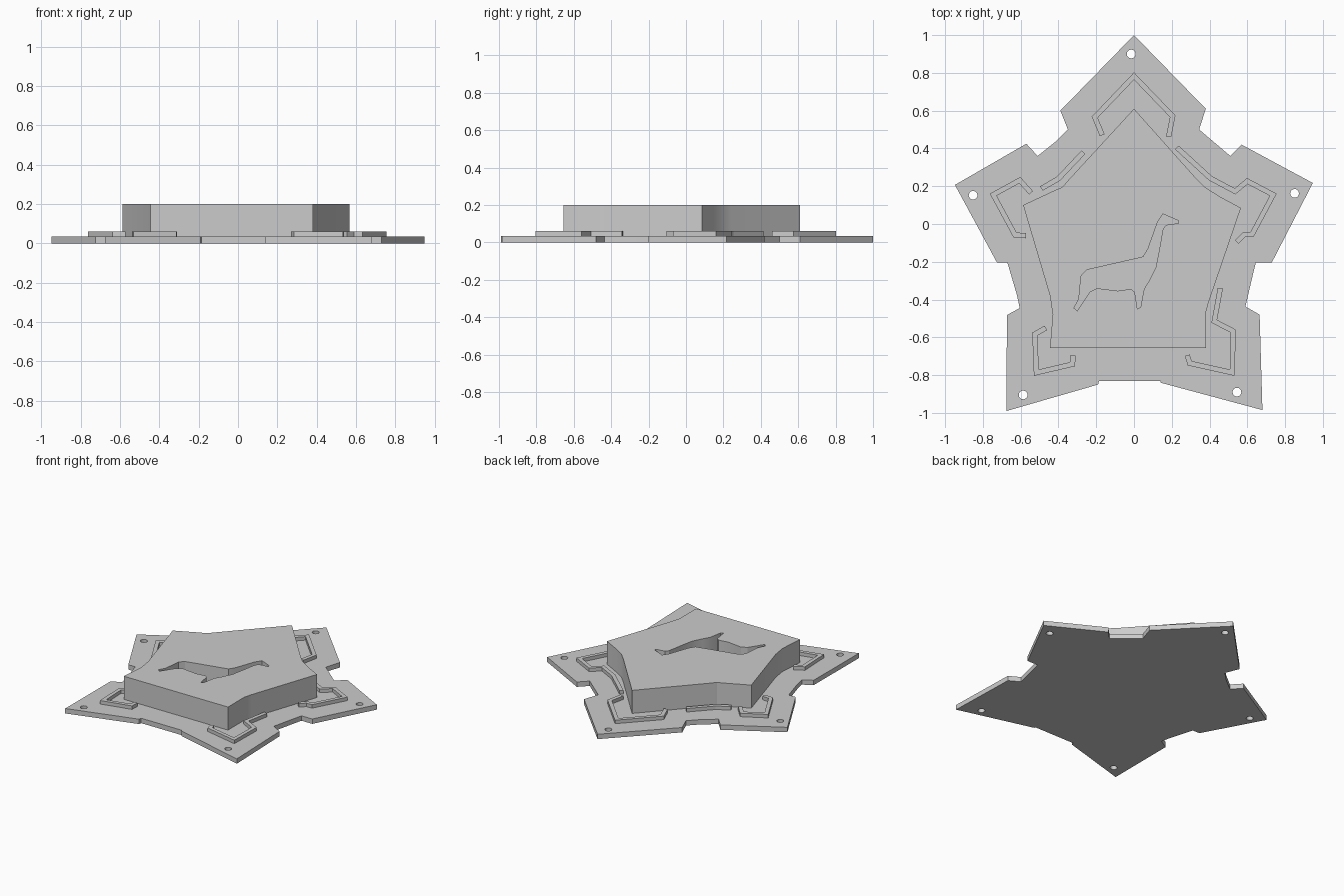
import bpy, bmesh, math
from mathutils import Vector

if "Cube" in bpy.data.objects:
    bpy.data.objects.remove(bpy.data.objects["Cube"])

grey = bpy.data.materials.new("light_grey")
grey.diffuse_color = (0.6, 0.6, 0.6, 1)
grey.use_nodes = True
grey.node_tree.nodes["Principled BSDF"].inputs["Base Color"].default_value = grey.diffuse_color

PLATE_TOP, RIB_TOP, BLOCK_TOP, POCKET_FLOOR = 0.035, 0.06, 0.2, 0.07


def prism(name, pts, z0, z1):
    """Extrude a closed outline from z0 to z1."""
    bm = bmesh.new()
    face = bm.faces.new([bm.verts.new((x, y, z0)) for x, y in pts])
    ext = bmesh.ops.extrude_face_region(bm, geom=[face])
    top = [v for v in ext["geom"] if isinstance(v, bmesh.types.BMVert)]
    bmesh.ops.translate(bm, verts=top, vec=(0, 0, z1 - z0))
    bmesh.ops.recalc_face_normals(bm, faces=bm.faces)
    mesh = bpy.data.meshes.new(name)
    bm.to_mesh(mesh)
    bm.free()
    mesh.materials.append(grey)
    ob = bpy.data.objects.new(name, mesh)
    bpy.context.collection.objects.link(ob)
    return ob


def cut(target, cutter):
    mod = target.modifiers.new("cut", "BOOLEAN")
    mod.operation = "DIFFERENCE"
    mod.solver = "EXACT"
    mod.object = cutter
    bpy.context.view_layer.objects.active = target
    bpy.ops.object.modifier_apply(modifier=mod.name)
    bpy.data.objects.remove(cutter, do_unlink=True)


def strip(path, width):
    """Mitred outline of constant width around an open path."""
    p = [Vector(q) for q in path]
    left, right = [], []
    for i, q in enumerate(p):
        a = (q - p[i - 1]).normalized() if i else None
        b = (p[i + 1] - q).normalized() if i < len(p) - 1 else None
        a, b = a or b, b or a
        na, nb = Vector((-a.y, a.x)), Vector((-b.y, b.x))
        n = (na + nb).normalized()
        off = n * (width / 2 / n.dot(na))
        left.append(q + off)
        right.append(q - off)
    return left + right[::-1]


# Star-shaped base plate
plate = prism("base_plate", [
    (0, 1), (.38, .61), (.345, .5), (.51, .36), (.57, .42), (.947, .217),
    (.73, -.203), (.645, -.203), (.63, -.265), (.59, -.437), (.665, -.48),
    (.68, -.985), (.14, -.84), (.14, -.83), (-.185, -.83), (-.19, -.85),
    (-.675, -.99), (-.673, -.482), (-.605, -.445), (-.62, -.375),
    (-.67, -.205), (-.725, -.205), (-.948, .207), (-.57, .425),
    (-.51, .36), (-.41, .44), (-.35, .5), (-.39, .6)], 0, PLATE_TOP)

# Screw holes at the star tips
for hx, hy in [(-.015, .9), (.85, .162), (.545, -.89), (-.587, -.905), (-.852, .152)]:
    ring = [(hx + .023 * math.cos(math.tau * i / 20),
             hy + .023 * math.sin(math.tau * i / 20)) for i in range(20)]
    cut(plate, prism("hole_cutter", ring, -.1, .1))

# Raised centre block
block = prism("centre_block", [
    (0, .61), (.33, .24), (.375, .195), (.46, .142), (.566, .085),
    (.395, -.415), (.38, -.47), (.38, -.656), (-.445, -.656), (-.43, -.48),
    (-.445, -.38), (-.587, .1), (-.42, .178), (-.38, .195), (-.345, .235)],
    PLATE_TOP, BLOCK_TOP)

# Animal silhouette sunk into the block
cut(block, prism("animal_cutter", [
    (.153, .053), (.235, .018), (.235, .004), (.17, -.005), (.153, -.026),
    (.135, -.13), (.115, -.23), (.08, -.3), (.053, -.344), (.035, -.44),
    (.018, -.45), (.004, -.36), (-.016, -.344), (-.085, -.354),
    (-.196, -.34), (-.235, -.36), (-.275, -.42), (-.3, -.46), (-.318, -.445),
    (-.292, -.397), (-.28, -.275), (-.25, -.243), (.048, -.175),
    (.075, -.13), (.125, .01)], POCKET_FLOOR, .3))

# Narrow ribs following the star outline
ribs = {
    "rib_top": [(-.168, .47), (-.208, .565), (0, .783), (.205, .57), (.183, .462)],
    "rib_right": [(.227, .405), (.405, .242), (.535, .173), (.6, .227), (.737, .155),
                  (.625, -.055), (.585, -.055), (.545, -.095)],
    "rib_lower_right": [(.457, -.34), (.425, -.515), (.525, -.567), (.52, -.787),
                        (.295, -.737), (.282, -.695)],
    "rib_lower_left": [(-.467, -.55), (-.525, -.583), (-.517, -.787),
                       (-.325, -.742), (-.323, -.695)],
    "rib_left": [(-.572, -.062), (-.63, -.058), (-.745, .155), (-.605, .232), (-.545, .165)],
    "rib_upper_left": [(-.268, .38), (-.4, .24), (-.49, .188)],
}
for name, path in ribs.items():
    prism(name, strip(path, .027), PLATE_TOP, RIB_TOP)

# Smooth the gentle bends of the block, keep its corners crisp
bpy.ops.object.select_all(action="DESELECT")
block.select_set(True)
bpy.context.view_layer.objects.active = block
bpy.ops.object.shade_smooth_by_angle(angle=math.radians(25))
